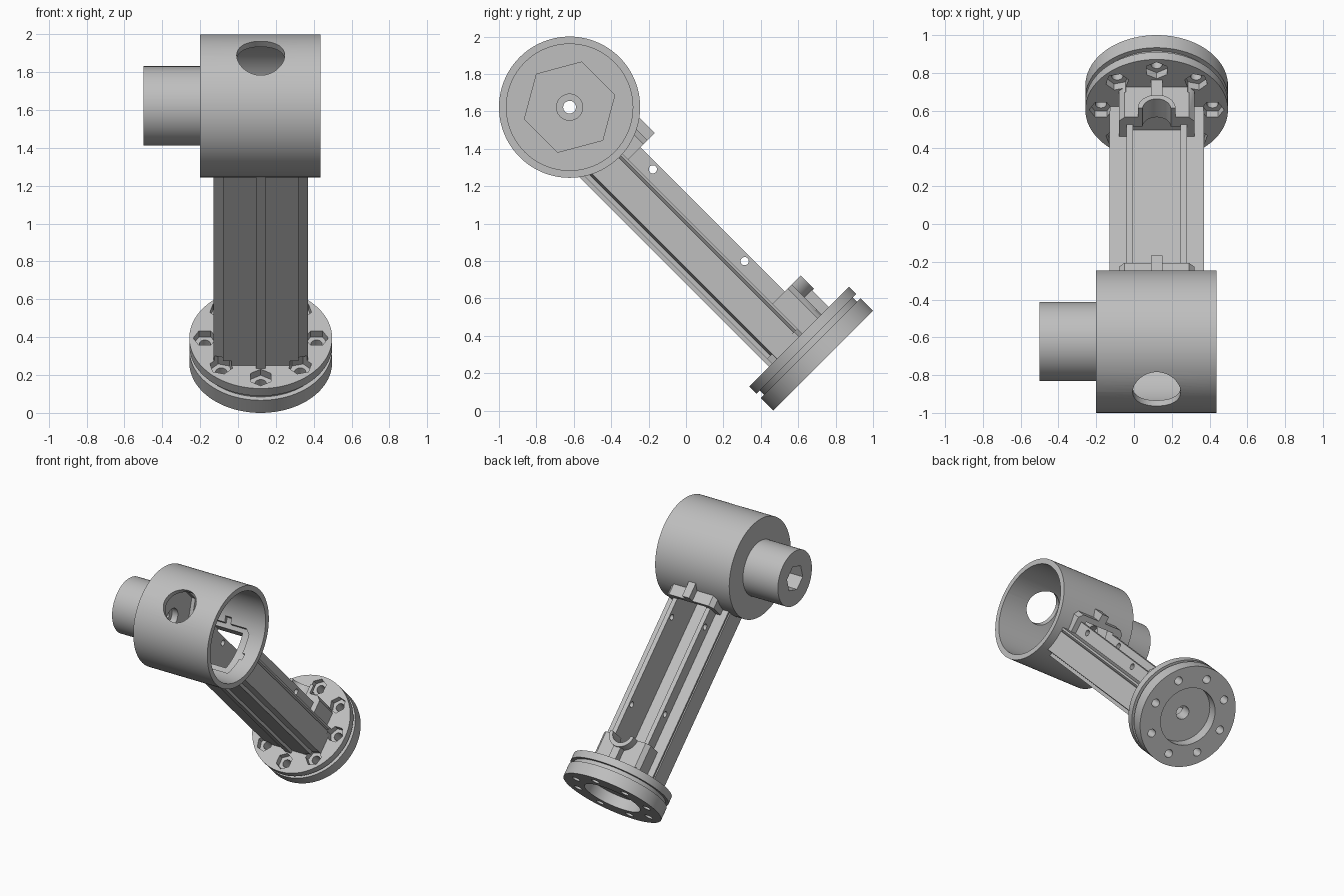
import bpy, bmesh
from math import pi, cos, sin, radians
from mathutils import Matrix

cube = bpy.data.objects.get("Cube")
if cube:
    bpy.data.objects.remove(cube)

grey = bpy.data.materials.new("light grey")
grey.use_nodes = True
grey.diffuse_color = (0.52, 0.52, 0.52, 1)
grey.node_tree.nodes["Principled BSDF"].inputs["Base Color"].default_value = (0.52, 0.52, 0.52, 1)

# Frames: housing axis along x; arm slopes down to the back (local y = arm top, -z = along arm)
CENTRE_Y, CENTRE_Z, RADIUS = -0.6225, 1.6225, 0.3775
HOUSING = Matrix.Translation((0, CENTRE_Y, CENTRE_Z)) @ Matrix.Rotation(pi / 2, 4, 'Y')
ARM = Matrix.Translation((0.12, CENTRE_Y, CENTRE_Z)) @ Matrix.Rotation(pi / 4, 4, 'X')
ACROSS = ARM @ Matrix.Rotation(pi / 2, 4, 'Y')      # local x along arm, z across
UPWARD = ARM @ Matrix.Rotation(-pi / 2, 4, 'X')     # local y along arm, z out of arm top


def finish(name, bm, frame):
    bmesh.ops.recalc_face_normals(bm, faces=bm.faces)
    bm.transform(frame)
    mesh = bpy.data.meshes.new(name)
    bm.to_mesh(mesh)
    bm.free()
    mesh.materials.append(grey)
    obj = bpy.data.objects.new(name, mesh)
    bpy.context.collection.objects.link(obj)
    return obj


def extrude(name, frame, pts, z0, z1):
    bm = bmesh.new()
    face = bm.faces.new([bm.verts.new((x, y, z0)) for x, y in pts])
    new = bmesh.ops.extrude_face_region(bm, geom=[face])["geom"]
    top = [v for v in new if isinstance(v, bmesh.types.BMVert)]
    bmesh.ops.translate(bm, verts=top, vec=(0, 0, z1 - z0))
    return finish(name, bm, frame)


def lathe(name, frame, profile, steps=96):
    bm = bmesh.new()
    rings = [[bm.verts.new((r * cos(2 * pi * i / steps), r * sin(2 * pi * i / steps), z))
              for i in range(steps)] for r, z in profile]
    for a, b in zip(rings, rings[1:] + rings[:1]):
        for i in range(steps):
            j = (i + 1) % steps
            bm.faces.new((a[i], a[j], b[j], b[i]))
    return finish(name, bm, frame)


def ngon(r, n=48, cx=0, cy=0, turn=0):
    return [(cx + r * cos(turn + 2 * pi * i / n), cy + r * sin(turn + 2 * pi * i / n))
            for i in range(n)]


def mirrored(half):
    return half + [(-x, y) for x, y in reversed(half)]


def cut(obj, cutters):
    bpy.context.view_layer.objects.active = obj
    for c in cutters:
        mod = obj.modifiers.new("cut", 'BOOLEAN')
        mod.operation, mod.solver, mod.object = 'DIFFERENCE', 'EXACT', c
        bpy.ops.object.modifier_apply(modifier=mod.name)


# Main parts
housing = lathe("housing", HOUSING, [
    (0.338, 0.4365), (RADIUS, 0.4365), (RADIUS, -0.2), (0.209, -0.2),
    (0.209, -0.5), (0.034, -0.5), (0.034, -0.1), (0.338, -0.1)])

flange = lathe("end_flange", ARM, [
    (0.05, -1.735), (RADIUS, -1.735), (RADIUS, -1.79), (0.352, -1.79), (0.352, -1.823),
    (RADIUS, -1.823), (RADIUS, -1.917), (0.215, -1.917), (0.215, -1.835), (0.05, -1.835)])

# Channel section with a narrow groove along each side
arm = extrude("channel_arm", ARM, mirrored([
    (0.025, -0.227), (0.025, -0.205), (0.2, -0.205), (0.2, -0.18), (0.25, -0.167),
    (0.25, -0.005), (0.235, -0.005), (0.25, 0.01), (0.25, 0.025), (0.16, 0.025),
    (0.16, 0.117), (0.125, 0.117), (0.125, -0.15)]), -1.745, -0.2)

keyed = mirrored([(0.2, 0.015), (0.2, 0.14), (0.17, 0.17), (0.03, 0.17), (0.03, 0.225)])
collar = extrude("arm_collar", ARM, keyed, -0.42, -0.24)
block = extrude("end_block", ARM, keyed, -1.745, -1.51)
half_disc = [(0.1 * cos(pi * i / 24), 1.511 + 0.1 * sin(pi * i / 24)) for i in range(25)]
rim = extrude("cable_exit_rim", UPWARD, half_disc, 0.11, 0.237)

# Cutters
bore = extrude("bore_cutter", HOUSING, ngon(0.36, 96), -0.16, 0.6)
socket = extrude("socket_cutter", ARM, mirrored([
    (0.02, -0.222), (0.02, -0.198), (0.19, -0.198), (0.19, -0.06), (0.212, -0.06),
    (0.212, -0.01), (0.19, -0.01), (0.19, 0.13), (0.16, 0.16), (0.025, 0.16),
    (0.025, 0.2)]), -0.45, -0.15)
opening = extrude("opening_cutter", ARM, mirrored([(0.125, -0.15), (0.125, 0.13)]), -0.45, -0.15)
front_hole = extrude("front_hole_cutter", ARM, ngon(0.127), 0.2, 0.5)
floor_hex = extrude("floor_hex_cutter", HOUSING, ngon(0.25, 6, turn=pi / 4), -0.13, -0.05)
counterbore = extrude("counterbore_cutter", HOUSING, ngon(0.07), -0.18, -0.05)
boss_hex = extrude("boss_hex_cutter", HOUSING, ngon(0.1, 6, turn=pi / 4), -0.6, -0.3)
tunnel = extrude("tunnel_cutter", ARM, mirrored([(0.125, -0.1), (0.125, 0.1)]), -1.734, -1.4)
cable_exit = extrude("cable_exit_cutter", UPWARD, ngon(0.075, cy=1.505), 0.0, 0.4)
pins = [extrude("pin_hole_cutter", ACROSS, ngon(0.022, 24, s, 0.08), -0.3, 0.3)
        for s in (0.55, 1.244)]
nuts, bolts = [], []
for i in range(8):
    a = radians(45 * i)
    x, y = 0.295 * cos(a), 0.295 * sin(a)
    nuts.append(extrude("nut_pocket_cutter", ARM, ngon(0.062, 6, x, y, a), -1.78, -1.7))
    bolts.append(extrude("bolt_hole_cutter", ARM, ngon(0.03, 24, x, y), -2.0, -1.7))

cut(housing, [front_hole, socket, floor_hex, counterbore, boss_hex])
cut(flange, nuts + bolts)
cut(arm, [bore] + pins + nuts)
cut(collar, [bore, opening])
cut(block, [tunnel, cable_exit] + nuts)
cut(rim, [cable_exit])

for c in [bore, socket, opening, front_hole, floor_hex, counterbore, boss_hex, tunnel,
          cable_exit] + pins + nuts + bolts:
    bpy.data.objects.remove(c)

# Smooth round surfaces, keep hard edges
bpy.ops.object.select_all(action='DESELECT')
for obj in (housing, flange, arm, collar, block, rim):
    obj.select_set(True)
    bpy.context.view_layer.objects.active = obj
bpy.ops.object.shade_smooth_by_angle(angle=radians(30))
